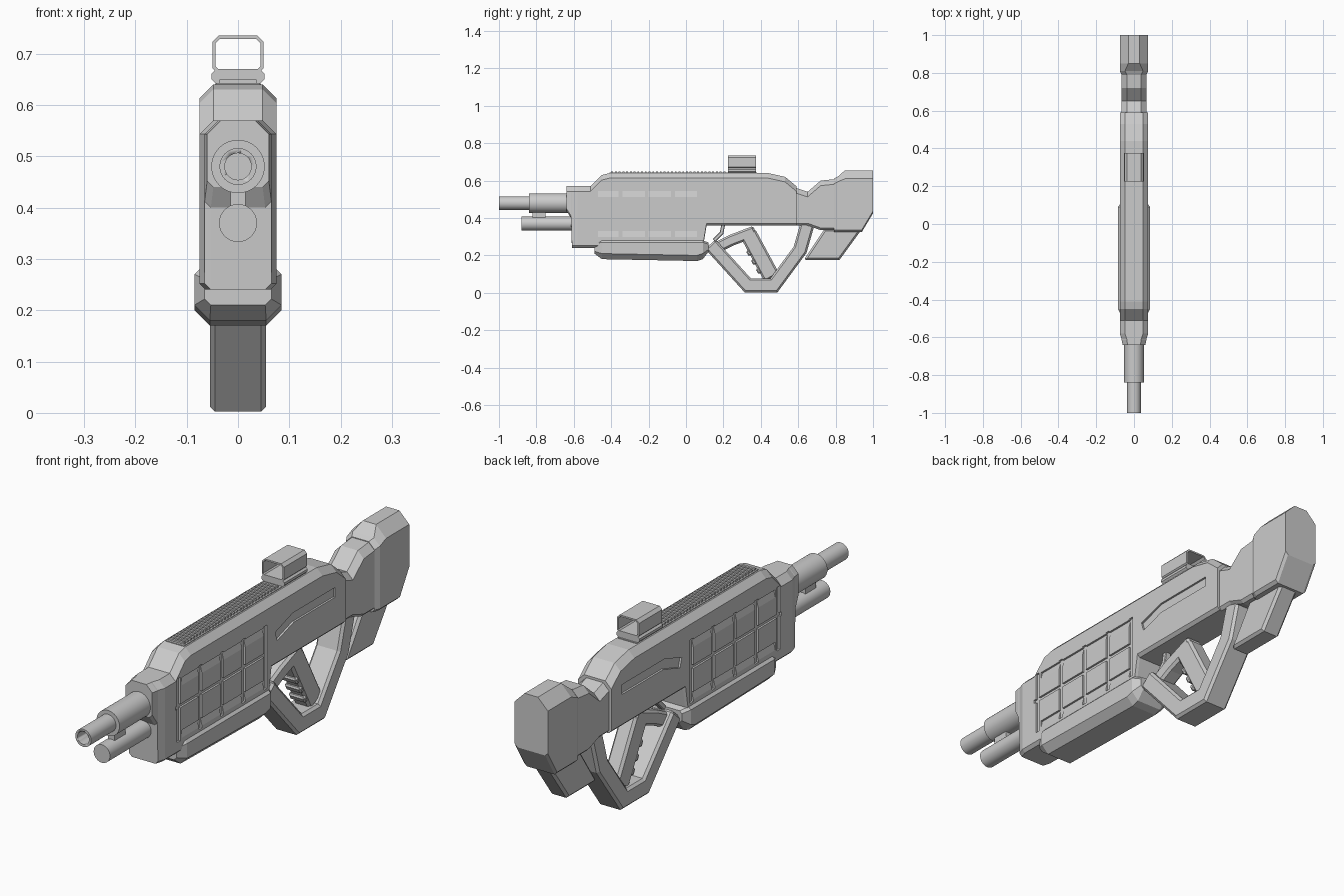
import bpy, bmesh, math
from mathutils import Vector

cube = bpy.data.objects.get("Cube")
if cube:
    bpy.data.objects.remove(cube, do_unlink=True)

grey = bpy.data.materials.new("light_grey")
grey.use_nodes = True
grey.diffuse_color = (.6, .6, .6, 1)
grey.node_tree.nodes["Principled BSDF"].inputs["Base Color"].default_value = grey.diffuse_color

# Shared levels and half widths
ROOF, NOSE_TOP, TRIGGER_ROOF, BELLY = .64, .57, .36, .24
WIDE, SLIM, NOSE = .075, .065, .06


def loft(name, rings, caps=True):
    """Skin a list of closed rings with equal point counts."""
    bm = bmesh.new()
    loops = [[bm.verts.new(point) for point in ring] for ring in rings]
    count = len(loops[0])
    for near, far in zip(loops, loops[1:]):
        for i in range(count):
            j = (i + 1) % count
            bm.faces.new((near[i], near[j], far[j], far[i]))
    if caps:
        bm.faces.new(loops[0])
        bm.faces.new(loops[-1])
    bmesh.ops.recalc_face_normals(bm, faces=bm.faces)
    mesh = bpy.data.meshes.new(name)
    bm.to_mesh(mesh)
    bm.free()
    mesh.materials.append(grey)
    obj = bpy.data.objects.new(name, mesh)
    bpy.context.collection.objects.link(obj)
    return obj


def activate(obj):
    bpy.ops.object.select_all(action='DESELECT')
    obj.select_set(True)
    bpy.context.view_layer.objects.active = obj


def shell(y, top, bottom, half=WIDE, chamfer=.027, under=.012):
    """Eight sided cross-section with chamfered top and bottom corners."""
    right = [(half - chamfer, top), (half, top - chamfer),
             (half, bottom + under), (half - under, bottom)]
    ring = right + [(-x, z) for x, z in reversed(right)]
    return [(x, y, z) for x, z in ring]


def side_prism(name, outline, inner, outer):
    """Side outline of (y, z) points, extruded across x."""
    return loft(name, [[(x, y, z) for y, z in outline] for x in (inner, outer)])


def box(name, inner, outer, front, back, low, high):
    outline = [(front, low), (back, low), (back, high), (front, high)]
    return side_prism(name, outline, inner, outer)


def stroke(path, width):
    """Outline of a mitred band that follows a path."""
    points = [Vector(p) for p in path]
    steps = [(b - a).normalized() for a, b in zip(points, points[1:])]
    upper, lower = [], []
    for i, point in enumerate(points):
        before, after = steps[max(i - 1, 0)], steps[min(i, len(steps) - 1)]
        tangent = (before + after).normalized()
        reach = width / 2 / tangent.dot(after)
        offset = Vector((-tangent.y, tangent.x)) * reach
        upper.append(point + offset)
        lower.append(point - offset)
    return upper + lower[::-1]


def slab(name, outline, half, bevel=.01):
    """Centred prism with chamfered edges."""
    obj = side_prism(name, outline, -half, half)
    mod = obj.modifiers.new("chamfer", 'BEVEL')
    mod.width = bevel
    mod.segments = 1
    mod.limit_method = 'ANGLE'
    mod.angle_limit = math.radians(60)
    return obj


def turned(name, z, radius, front, back, sides=32):
    """Round bar along y."""
    angles = [math.tau * i / sides for i in range(sides)]
    obj = loft(name, [[(radius * math.cos(a), y, z + radius * math.sin(a)) for a in angles]
                      for y in (front, back)])
    activate(obj)
    bpy.ops.object.shade_smooth_by_angle(angle=math.radians(35))
    return obj


def carve(target, cutter):
    cutter.hide_render = True
    mod = target.modifiers.new("cut", 'BOOLEAN')
    mod.operation = 'DIFFERENCE'
    mod.solver = 'EXACT'
    mod.object = cutter
    activate(target)
    bpy.ops.object.modifier_apply(modifier=mod.name)
    bpy.data.objects.remove(cutter, do_unlink=True)


# Main receiver shell, from nose to rear
receiver = loft("receiver", [
    shell(-.64, NOSE_TOP, .44, NOSE),
    shell(-.615, NOSE_TOP, .4, SLIM),
    shell(-.61, NOSE_TOP, BELLY, SLIM),
    shell(-.58, NOSE_TOP, BELLY),
    shell(-.51, NOSE_TOP, BELLY),
    shell(-.45, ROOF - .01, BELLY),
    shell(-.41, ROOF, BELLY),
    shell(.09, ROOF, BELLY),
    shell(.11, ROOF, TRIGGER_ROOF),
    shell(.44, ROOF, TRIGGER_ROOF),
    shell(.53, ROOF - .02, TRIGGER_ROOF),
    shell(.59, NOSE_TOP, TRIGGER_ROOF),
])

# Sloped panel strips, slot, upright grooves and rear pocket on both sides
pocket = stroke([(.14, .48), (.25, .515), (.52, .515)], .04)
for side in (1, -1):
    inner, outer = .067 * side, .1 * side
    for low in (.3, .515):
        wedge = [(inner, low + .03), (outer, low + .03), (outer, low - .1)]
        carve(receiver, loft("strip_cutter", [[(x, y, z) for x, z in wedge]
                                              for y in (-.47, .06)]))
    carve(receiver, box("slot_cutter", inner, outer, -.51, .06, .425, .44))
    for i in range(5):
        y = -.5 + i * .14
        carve(receiver, box("groove_cutter", inner, outer, y, y + .02, .29, .55))
    carve(receiver, side_prism("pocket_cutter", pocket, inner, outer))

# Lower fore-end
FORE_TOP, FORE_BOTTOM, FORE_HALF = .28, .17, .085
loft("fore_end", [
    shell(-.49, FORE_TOP - .01, .21, SLIM, .01),
    shell(-.45, FORE_TOP, FORE_BOTTOM + .01, FORE_HALF, .01, .03),
    shell(.06, FORE_TOP, FORE_BOTTOM, FORE_HALF, .01, .03),
    shell(.09, FORE_TOP, FORE_BOTTOM + .01, FORE_HALF, .01, .03),
    shell(.12, FORE_TOP - .01, .22, SLIM, .01),
])

# Stock neck, butt and the slanted plate below
STOCK_TOP, STOCK_BOTTOM = .655, .325
loft("stock_neck", [
    shell(.56, NOSE_TOP, TRIGGER_ROOF, SLIM),
    shell(.65, .54, TRIGGER_ROOF, SLIM),
    shell(.72, .6, STOCK_BOTTOM + .01, SLIM),
    shell(.82, .61, STOCK_BOTTOM + .01, SLIM),
])
loft("stock_butt", [
    shell(.79, .61, STOCK_BOTTOM, SLIM),
    shell(.81, .62, STOCK_BOTTOM),
    shell(.85, STOCK_TOP, STOCK_BOTTOM, chamfer=.045),
    shell(.94, STOCK_TOP, STOCK_BOTTOM, chamfer=.045),
    shell(1, STOCK_TOP, STOCK_BOTTOM + .1, chamfer=.045),
])
slab("stock_lower_plate", [(.63, .175), (.82, .175), (.94, .34), (.74, .34)], .042)

# Hand loop, arm across it and trigger
slab("hand_loop", stroke([(.13, .26), (.33, .04), (.47, .04), (.61, .23), (.65, .37)], .075), .055)
slab("guard_arm", stroke([(.14, .23), (.24, .28), (.37, .33)], .06), .036)
slab("trigger", stroke([(.2, .37), (.19, .32), (.15, .28)], .02), .013, bevel=.003)

# Grip with finger ridges along its front edge
GRIP_HALF, GRIP_WIDTH = .036, .09
top, foot = Vector((.33, .32)), Vector((.46, .08))
slab("grip", stroke([top, foot], GRIP_WIDTH), GRIP_HALF)
along = (foot - top).normalized()
forward = Vector((along.y, -along.x)) * GRIP_WIDTH / 2
for i in range(3):
    start = top.lerp(foot, .3 + i * .2) + forward
    slab("finger_ridge", stroke([start, start + along * .03], .02), GRIP_HALF, bevel=.006)

# Barrels and the bracket between them
UPPER, LOWER = .48, .37
barrel = turned("upper_barrel", UPPER, .036, -1, -.8)
carve(barrel, turned("bore_cutter", UPPER, .026, -1.1, -.85))
turned("barrel_sleeve", UPPER, .052, -.84, -.6)
turned("lower_barrel", LOWER, .037, -.88, -.58)
box("barrel_bracket", -.015, .015, -.82, -.75, LOWER, UPPER - .04)

# Top rail with teeth
box("top_rail", -.042, .042, -.41, .38, ROOF - .02, ROOF + .003)
for i in range(31):
    y = -.4 + i * .02
    box("rail_tooth", -.036, .036, y, y + .01, ROOF, ROOF + .01)

# Sight: clamp base and hollow window frame
SIGHT_FRONT, SIGHT_BACK = .225, .375
ends = (SIGHT_FRONT, SIGHT_BACK)
loft("sight_base", [shell(y, ROOF + .03, ROOF, .052, .01, .01) for y in ends])
frame = loft("sight_frame", [shell(y, .735, ROOF + .02, .05, .012) for y in ends], caps=False)
wall = frame.modifiers.new("wall", 'SOLIDIFY')
wall.thickness = .007
wall.offset = -1
